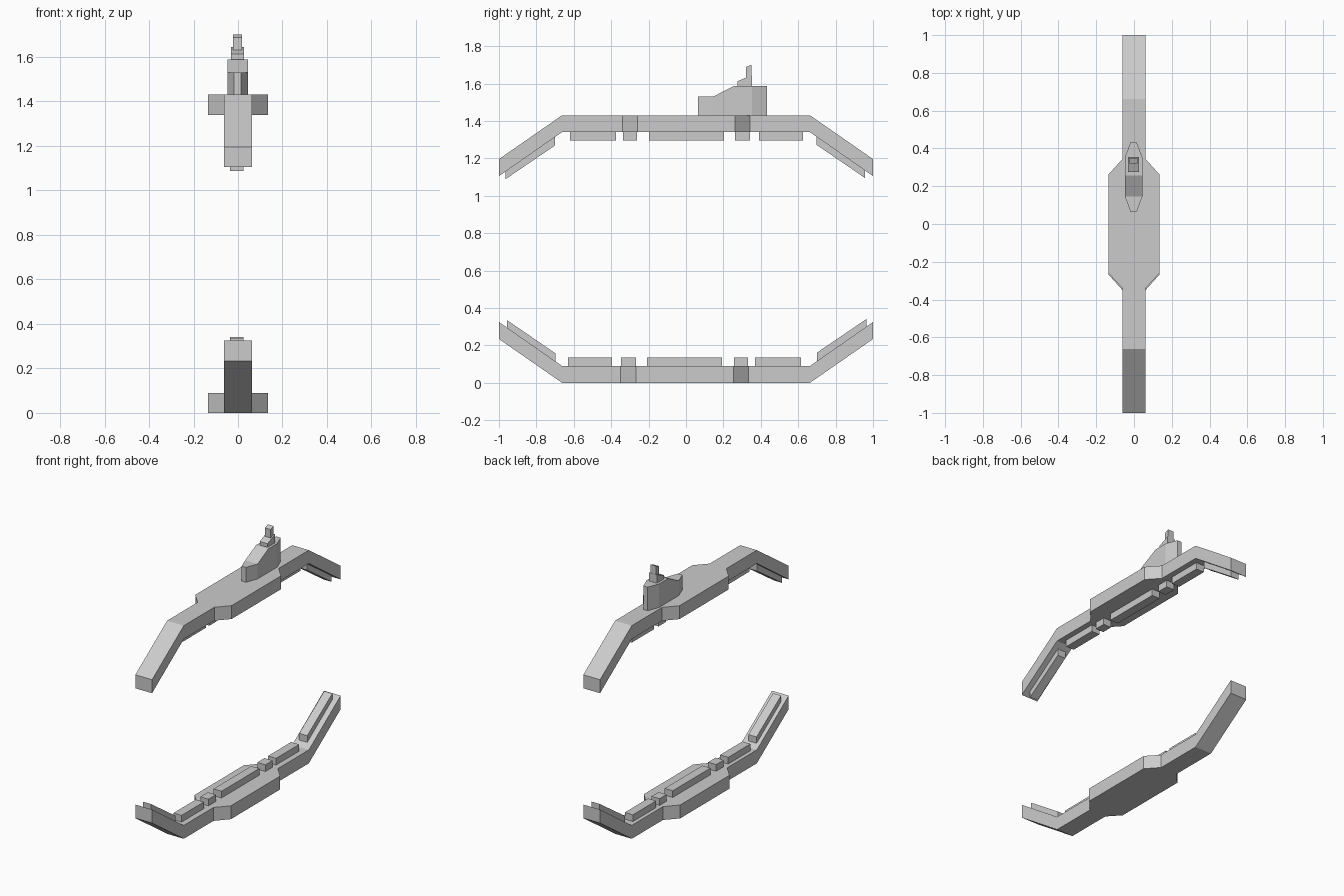
import bpy, bmesh

if "Cube" in bpy.data.objects:
    bpy.data.objects.remove(bpy.data.objects["Cube"])

H = 1.43  # height of the upper deck


def loft(name, stations, xc=0.0):
    """Rectangular sections (y, half width, z bottom, z top) joined along y."""
    bm = bmesh.new()
    rings = [[bm.verts.new((xc + sx * w, y, z))
              for sx, z in ((-1, zb), (1, zb), (1, zt), (-1, zt))]
             for y, w, zb, zt in stations]
    for a, b in zip(rings, rings[1:]):
        for i in range(4):
            j = (i + 1) % 4
            bm.faces.new((a[i], a[j], b[j], b[i]))
    bm.faces.new(rings[0])
    bm.faces.new(rings[-1])
    bmesh.ops.recalc_face_normals(bm, faces=bm.faces)
    mesh = bpy.data.meshes.new(name)
    bm.to_mesh(mesh)
    bm.free()
    obj = bpy.data.objects.new(name, mesh)
    bpy.context.collection.objects.link(obj)
    return obj


def flip(stations):
    """Turn a part half round the long axis for the lower body."""
    return [(-y - (0.006 if abs(y) < 0.65 else 0), w, H - zt, H - zb)
            for y, w, zb, zt in stations]


def both(name, stations, xc=0.0):
    loft("upper_" + name, stations, xc)
    loft("lower_" + name, flip(stations), xc)


# Bent hull with wider middle
N, W, B = 0.062, 0.135, 1.34
both("hull", [(-1, N, 1.105, 1.196), (-0.663, N, B, H), (-0.34, N, B, H),
              (-0.26, W, B, H), (0.262, W, B, H), (0.343, N, B, H),
              (0.663, N, B, H), (1, N, 1.105, 1.196)])

# Raised bars along the inner face
bars = [(-0.62, -0.375), (-0.337, -0.262), (-0.198, 0.203),
        (0.262, 0.342), (0.39, 0.626)]
for i, (y0, y1) in enumerate(bars):
    both(f"inner_bar_{i + 1}", [(y, 0.03, 1.295, B) for y in (y0, y1)], -0.006)

# Sloping bars on the bent ends
both("front_slope_bar", [(-0.966, 0.03, 1.088, 1.13),
                         (-0.70, 0.03, 1.269, 1.316)], -0.006)
both("rear_slope_bar", [(0.697, 0.03, 1.273, 1.318),
                        (0.957, 0.03, 1.095, 1.136)], -0.006)

# Tower, cap and mast
loft("tower", [(0.064, 0.016, H, 1.53), (0.145, 0.046, H, 1.53),
               (0.258, 0.046, H, 1.588), (0.353, 0.046, H, 1.588),
               (0.433, 0.016, H, 1.588)], -0.002)
loft("tower_cap", [(0.275, 0.029, 1.588, 1.612), (0.354, 0.029, 1.588, 1.645)], -0.002)
loft("mast", [(0.32, 0.021, 1.628, 1.688), (0.35, 0.021, 1.628, 1.70)], -0.002)
